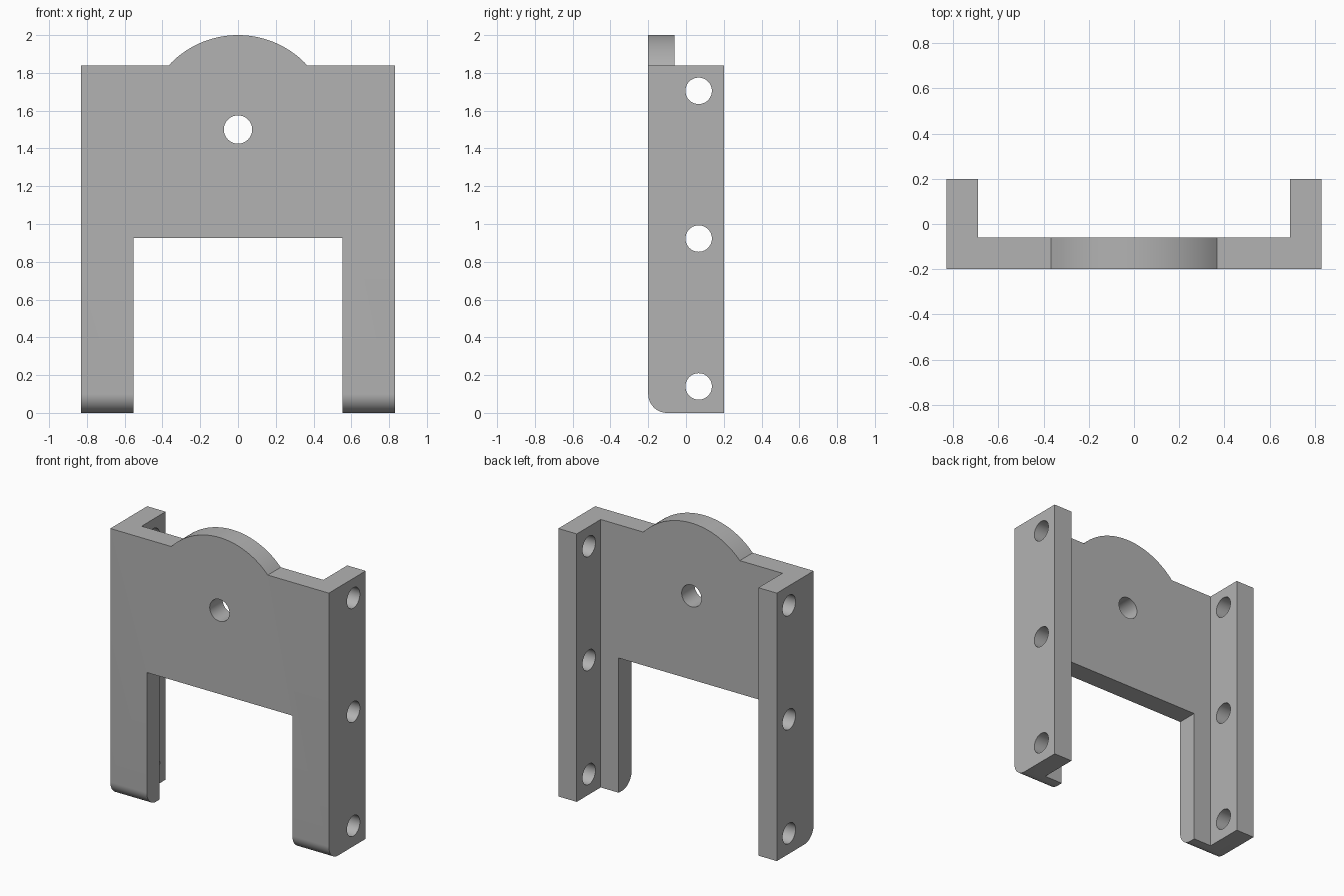
import bpy
import bmesh
from math import sin, cos, pi, acos
from mathutils import Vector

default_cube = bpy.data.objects.get("Cube")
if default_cube:
    bpy.data.objects.remove(default_cube, do_unlink=True)

HALF_W, INNER_W, LEG_W = 0.83, 0.69, 0.553
FRONT, PLATE_BACK, BACK = -0.2, -0.06, 0.2
SHOULDER, ARCH = 1.84, 0.925
DOME_Z, DOME_R, TOE_R = 1.5, 0.5, 0.1

grey = bpy.data.materials.new("plain grey")
grey.use_nodes = True
colour = (0.45, 0.45, 0.45, 1)
grey.diffuse_color = colour
grey.node_tree.nodes["Principled BSDF"].inputs["Base Color"].default_value = colour


def arc(cx, cz, r, start, end, steps):
    """Points along a circular arc."""
    angles = [start + (end - start) * i / steps for i in range(steps + 1)]
    return [(cx + r * cos(a), cz + r * sin(a)) for a in angles]


def prism(name, points, axis, low, high):
    """Extrude a (horizontal, z) profile along the x or y axis."""
    bm = bmesh.new()
    if axis == "y":
        verts = [bm.verts.new((u, low, z)) for u, z in points]
        push = Vector((0, high - low, 0))
    else:
        verts = [bm.verts.new((low, u, z)) for u, z in points]
        push = Vector((high - low, 0, 0))
    face = bm.faces.new(verts)
    extruded = bmesh.ops.extrude_face_region(bm, geom=[face])["geom"]
    bmesh.ops.translate(bm, vec=push,
                        verts=[v for v in extruded if isinstance(v, bmesh.types.BMVert)])
    bmesh.ops.recalc_face_normals(bm, faces=bm.faces)
    mesh = bpy.data.meshes.new(name)
    bm.to_mesh(mesh)
    bm.free()
    obj = bpy.data.objects.new(name, mesh)
    bpy.context.collection.objects.link(obj)
    mesh.materials.append(grey)
    return obj


def combine(target, tool, operation):
    """Apply a boolean and discard the tool."""
    tool.hide_render = True
    mod = target.modifiers.new(operation.lower(), "BOOLEAN")
    mod.object, mod.operation, mod.solver = tool, operation, "EXACT"
    bpy.context.view_layer.objects.active = target
    bpy.ops.object.modifier_apply(modifier=mod.name)
    bpy.data.objects.remove(tool, do_unlink=True)


# Front outline: two legs, square shoulders and a round crown
dome_start = acos((DOME_R ** 2 - (SHOULDER - DOME_Z) ** 2) ** 0.5 / DOME_R)
outline = [(-HALF_W, -0.1), (-LEG_W, -0.1), (-LEG_W, ARCH), (LEG_W, ARCH),
           (LEG_W, -0.1), (HALF_W, -0.1), (HALF_W, SHOULDER)]
outline += arc(0, DOME_Z, DOME_R, dome_start, pi - dome_start, 40)
outline.append((-HALF_W, SHOULDER))
bracket = prism("bracket", outline, "y", FRONT - 0.1, BACK + 0.1)

# Side outline: rounded toe at the lower front edge
side = [(BACK, 0), (BACK, 2.1), (FRONT, 2.1)]
side += arc(FRONT + TOE_R, TOE_R, TOE_R, pi, 1.5 * pi, 16)
combine(bracket, prism("side_outline", side, "x", -1, 1), "INTERSECT")

# Pocket between the side flanges
pocket = [(-INNER_W, -0.2), (INNER_W, -0.2), (INNER_W, 2.2), (-INNER_W, 2.2)]
combine(bracket, prism("pocket", pocket, "y", PLATE_BACK, 0.5), "DIFFERENCE")

# Centre hole in the plate and three bolt holes through both flanges
combine(bracket, prism("centre_hole", arc(0, DOME_Z, 0.075, 0, 2 * pi, 48)[:-1],
                       "y", -0.5, 0.5), "DIFFERENCE")
for z in (0.14, 0.923, 1.705):
    combine(bracket, prism("bolt_hole", arc(0.067, z, 0.07, 0, 2 * pi, 48)[:-1],
                           "x", -1, 1), "DIFFERENCE")

# Smooth curved walls, keep the machined edges sharp
bpy.ops.object.select_all(action="DESELECT")
bracket.select_set(True)
bpy.context.view_layer.objects.active = bracket
bpy.ops.object.shade_smooth_by_angle(angle=pi / 6)
